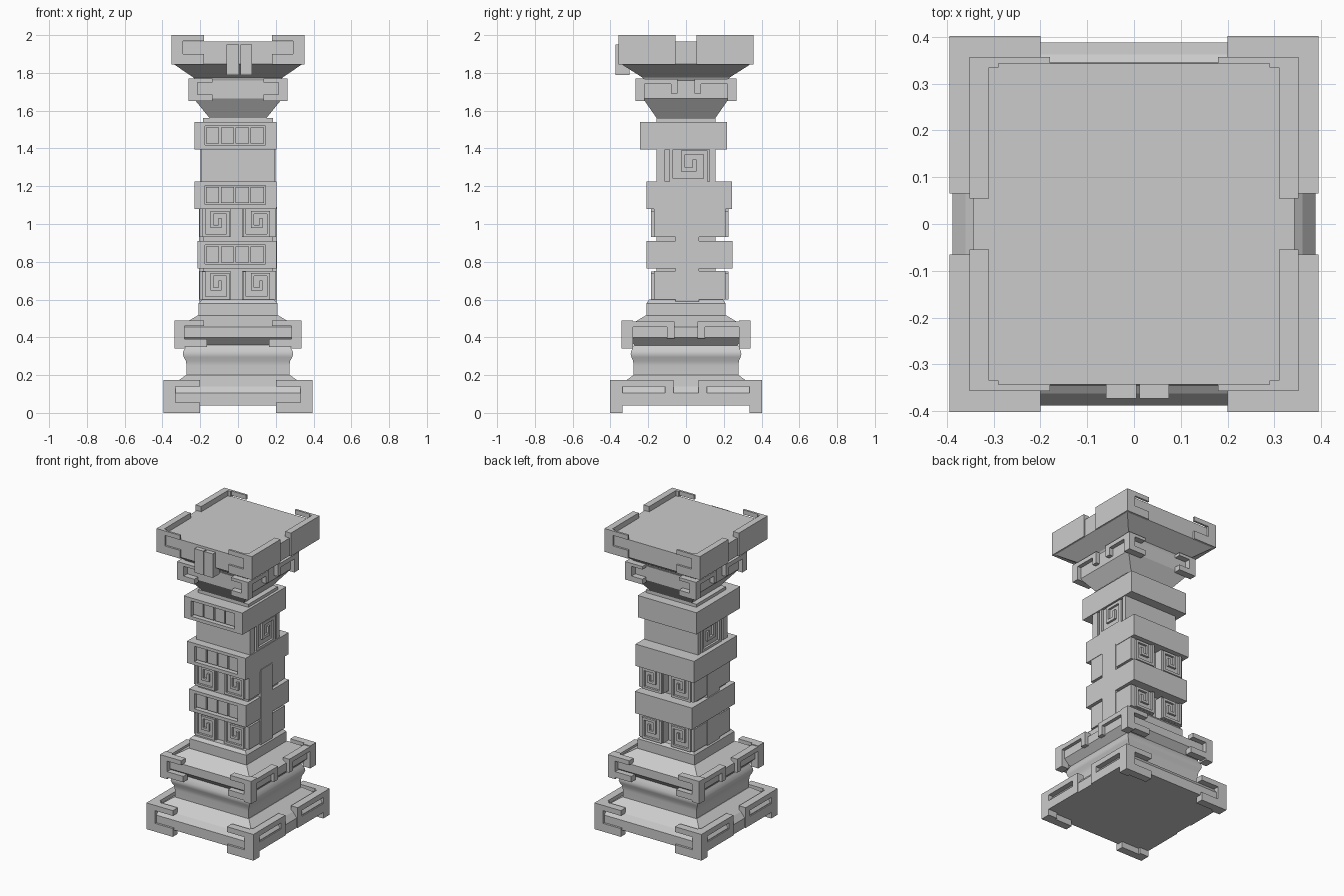
import bpy, bmesh

if "Cube" in bpy.data.objects:
    bpy.data.objects.remove(bpy.data.objects["Cube"])


def finish(name, bm):
    bmesh.ops.recalc_face_normals(bm, faces=bm.faces)
    me = bpy.data.meshes.new(name)
    bm.to_mesh(me)
    bm.free()
    ob = bpy.data.objects.new(name, me)
    bpy.context.collection.objects.link(ob)
    return ob


def boxes(name, items):
    """One object from boxes given as (x0, x1, y0, y1, z0, z1)."""
    bm = bmesh.new()
    for x0, x1, y0, y1, z0, z1 in items:
        vs = bmesh.ops.create_cube(bm, size=1)["verts"]
        for v in vs:
            v.co.x = x0 if v.co.x < 0 else x1
            v.co.y = y0 if v.co.y < 0 else y1
            v.co.z = z0 if v.co.z < 0 else z1
    return finish(name, bm)


def stack(name, rings):
    """Square-section body from rings (z, half_x, half_y)."""
    bm = bmesh.new()
    loops = []
    for z, hx, hy in rings:
        loops.append([bm.verts.new((sx * hx, sy * hy, z))
                      for sx, sy in ((-1, -1), (1, -1), (1, 1), (-1, 1))])
    for a, b in zip(loops, loops[1:]):
        for i in range(4):
            j = (i + 1) % 4
            bm.faces.new((a[i], a[j], b[j], b[i]))
    bm.faces.new(loops[0][::-1])
    bm.faces.new(loops[-1])
    return finish(name, bm)


def corners(name, X, Y, parts):
    """Mirror first-quadrant boxes, given as insets from the corner, to all four corners."""
    items = []
    for sx in (-1, 1):
        for sy in (-1, 1):
            for x0, x1, y0, y1, z0, z1 in parts:
                xs = sorted((sx * x0, sx * x1))
                ys = sorted((sy * y0, sy * y1))
                items.append((*xs, *ys, z0, z1))
    return boxes(name, items)


SPIRAL = [(.06, .94), (.06, .06), (.94, .06), (.94, .88), (.36, .88), (.36, .38), (.66, .38), (.66, .62)]


def spiral(name, axis, sign, face, u0, u1, z0, z1, w=.016, depth=.014):
    """Raised square spiral on a face perpendicular to the axis."""
    items = []
    f = sorted((face - sign * .005, face + sign * depth))
    pts = [(u0 + (u1 - u0) * u, z0 + (z1 - z0) * v) for u, v in SPIRAL]
    for (a, c), (b, d) in zip(pts, pts[1:]):
        u = (min(a, b) - w / 2, max(a, b) + w / 2)
        z = (min(c, d) - w / 2, max(c, d) + w / 2)
        items.append((*u, *f, *z) if axis == "y" else (*f, *u, *z))
    return boxes(name, items)


# Stepped base with sloping top and flared neck
stack("base_plinth", [(.04, .388, .388), (.105, .388, .388), (.14, .36, .362), (.2, .275, .278)])
neck = stack("base_neck", [(.19, .272, .278), (.25, .272, .278), (.275, .276, .28), (.295, .287, .289),
                           (.31, .292, .293), (.325, .29, .291), (.345, .28, .282), (.36, .272, .275)])
neck.data.polygons.foreach_set("use_smooth", [True] * len(neck.data.polygons))
bpy.context.view_layer.objects.active = neck
neck.select_set(True)
bpy.ops.object.shade_smooth_by_angle()

stack("middle_slab", [(.355, .27, .27), (.40, .315, .315), (.455, .315, .315), (.515, .215, .215)])
stack("shaft_foot", [(.5, .21, .21), (.58, .21, .21), (.6, .19, .195)])

# Corner brackets on base and middle slab
corners("base_bracket", .395, .402, [
    (.33, .395, .335, .402, 0, .175),
    (.20, .395, .35, .402, .14, .175), (.20, .395, .35, .402, 0, .055),
    (.345, .395, .065, .402, .14, .175), (.345, .395, .065, .11, .065, .175),
    (.345, .395, .065, .402, .04, .1)])
corners("middle_bracket", .337, .342, [
    (.283, .337, .28, .342, .34, .49),
    (.18, .337, .295, .342, .46, .49), (.165, .337, .295, .342, .35, .39),
    (.29, .337, .06, .342, .455, .485), (.29, .337, .06, .10, .395, .485)])

# Shaft
boxes("shaft", [(-.185, .185, -.155, .155, .58, 1.56)])
boxes("shaft_side_strip", [(-.207, .207, -.055, .07, .59, 1.09)])

# Spiral blocks, in two tiers, front and back
for n, z0 in enumerate((.6, .93)):
    z1 = z0 + .15
    boxes(f"spiral_block_tier_{n + 1}", [
        (x0, x1, y0, y1, z0, z1)
        for x0, x1 in ((-.205, -.04), (.02, .2))
        for y0, y1 in ((-.17, -.055), (.07, .21))])
    for u0, u1 in ((-.19, -.045), (.025, .17)):
        spiral("front_spiral", "y", -1, -.17, u0, u1, z0, z1)
        spiral("back_spiral", "y", 1, .21, u0, u1, z0, z1)

# Large spirals on the left and right of the upper shaft
for s in (-1, 1):
    spiral("side_spiral", "x", s, s * .185, -.09, .115, 1.22, 1.40, .02, .014)
    xs = sorted((s * .18, s * .197))
    boxes("side_spiral_border", [(*xs, -.155, -.11, 1.22, 1.40), (*xs, .125, .155, 1.22, 1.40)])

# Bands with a recessed window of four tiles in front
for z0, x0, x1, y0, y1 in ((.765, -.215, .205, -.21, .245),
                           (1.08, -.23, .203, -.21, .243),
                           (1.395, -.23, .203, -.243, .218)):
    z1, a, b = z0 + .145, z0 + .022, z0 + .125
    d = y0 + .035
    parts = [(x0, x1, d, y1, z0, z1),
             (x0, x1, y0, d, z0, a), (x0, x1, y0, d, b, z1),
             (x0, -.175, y0, d, a, b), (.145, x1, y0, d, a, b)]
    parts += [(-.17 + .079 * i, -.10 + .079 * i, d - .018, d, a + .008, b - .008) for i in range(4)]
    boxes("band", parts)

# Capital: lower slab, flare and top slab
stack("capital_lower", [(1.53, .15, .15), (1.56, .15, .155), (1.665, .235, .228), (1.76, .235, .228)])
corners("capital_lower_bracket", .262, .268, [
    (.215, .262, .22, .268, 1.65, 1.77),
    (.135, .262, .222, .268, 1.75, 1.77), (.135, .262, .222, .268, 1.65, 1.685),
    (.222, .262, .045, .268, 1.74, 1.768), (.222, .262, .045, .08, 1.69, 1.768)])
stack("capital_upper", [(1.75, .22, .22), (1.775, .235, .23), (1.848, .343, .345), (1.965, .343, .343)])
corners("capital_upper_bracket", .352, .357, [
    (.31, .352, .055, .343, 1.845, 2.0), (.29, .352, .335, .357, 1.845, 2.0),
    (.18, .352, .343, .357, 1.97, 2.0), (.18, .352, .33, .357, 1.845, 1.9)])

# Pair of upright plates on the front of the capital
boxes("front_plates", [(-.06, .005, -.373, -.30, 1.79, 1.95), (.012, .075, -.373, -.30, 1.79, 1.95)])
